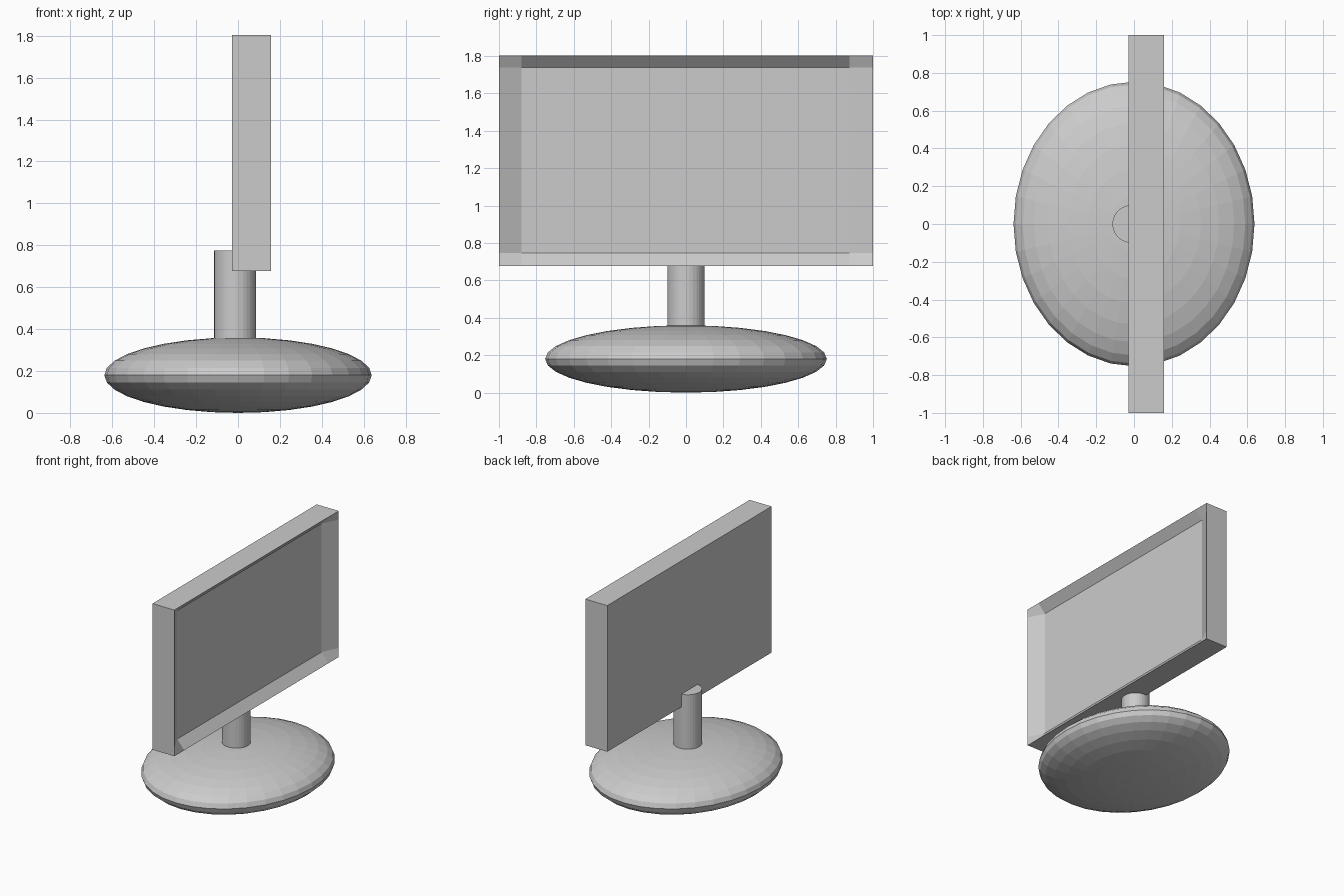
import bpy, bmesh
from mathutils import Matrix, Vector

if "Cube" in bpy.data.objects:
    bpy.data.objects.remove(bpy.data.objects["Cube"])


def add_object(name, bm):
    mesh = bpy.data.meshes.new(name)
    bm.to_mesh(mesh)
    bm.free()
    obj = bpy.data.objects.new(name, mesh)
    bpy.context.collection.objects.link(obj)
    return obj


def placed(loc, scale):
    return Matrix.Translation(loc) @ Matrix.Diagonal((*scale, 1))


# Base: flattened oval ellipsoid
bm = bmesh.new()
bmesh.ops.create_uvsphere(bm, u_segments=32, v_segments=16, radius=1,
                          matrix=placed((0, 0, 0.18), (0.638, 0.753, 0.18)))
add_object("base", bm)

# Neck: round post running from inside the base to behind the screen
bm = bmesh.new()
bmesh.ops.create_cone(bm, cap_ends=True, segments=32, radius1=0.1, radius2=0.1,
                      depth=1, matrix=placed((-0.014, 0, 0.488), (1, 1, 0.576)))
add_object("neck", bm)

# Screen: slab cut into a 3 x 3 face grid
X0, X1, Z0, Z1 = -0.029, 0.158, 0.677, 1.803
RECESS = 0.06
inner_y, inner_z = (-0.88, 0.875), (0.747, 1.737)
bm = bmesh.new()
bmesh.ops.create_cube(bm, size=1, matrix=placed(
    ((X0 + X1) / 2, 0, (Z0 + Z1) / 2), (X1 - X0, 2, Z1 - Z0)))
cuts = [((0, y, 0), (0, 1, 0)) for y in inner_y]
cuts += [((0, 0, z), (0, 0, 1)) for z in inner_z]
for co, normal in cuts:
    bmesh.ops.bisect_plane(bm, geom=bm.verts[:] + bm.edges[:] + bm.faces[:],
                           plane_co=co, plane_no=normal)

# Display area: push the inner corners back so the border slopes inward
for v in bm.verts:
    if v.co.x > X1 - 0.01 and abs(v.co.y) < 0.95 and Z0 + 0.02 < v.co.z < Z1 - 0.02:
        v.co.x -= RECESS
add_object("screen", bm)
